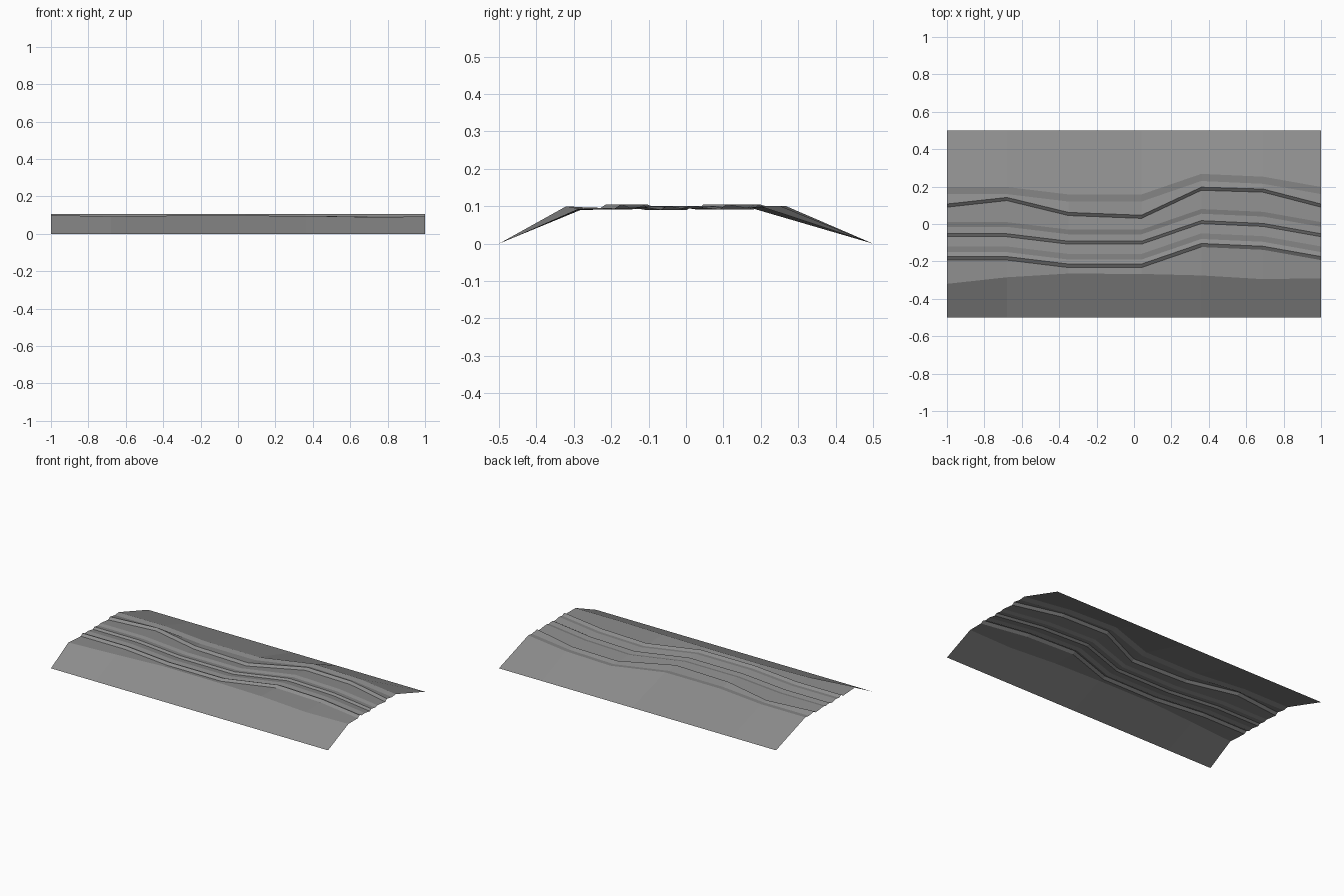
import bpy
import bmesh

default_cube = bpy.data.objects.get("Cube")
if default_cube:
    bpy.data.objects.remove(default_cube, do_unlink=True)


def make_material(name, colour):
    material = bpy.data.materials.new(name)
    material.use_nodes = True
    material.diffuse_color = colour
    shader = next(node for node in material.node_tree.nodes
                  if node.type == 'BSDF_PRINCIPLED')
    shader.inputs["Base Color"].default_value = colour
    shader.inputs["Roughness"].default_value = 0.9
    return material


# Stations along the track, and the meandering lines the ruts follow there
stations = [-1, -.68, -.35, .04, .36, .69, 1]
front_rut = [-.18, -.18, -.22, -.22, -.11, -.125, -.18]
back_rut = [.1, .135, .055, .04, .19, .18, .1]
front_shoulder = [-.32, -.285, -.265, -.267, -.275, -.295, -.29]
shoulder_height = [.1, .093, .097, .097, .096, .09, .092]


def follow(path, offset, height):
    """Row of points that runs beside a path at a constant height."""
    return [(x, y + offset, height) for x, y in zip(stations, path)]


def edge(y):
    """Straight outer edge of the bank, resting on the ground."""
    return [(x, y, 0) for x in stations]


# Cross-section rows from the front edge to the back edge
rows = [
    edge(-.5),
    list(zip(stations, front_shoulder, shoulder_height)),
    # front rut wall and its gentle inner step
    follow(front_rut, -.013, .092),
    follow(front_rut, .006, .105),
    follow(front_rut, .03, .095),
    follow(front_rut, .06, .099),
    # middle rut wall and the centre step
    follow(front_rut, .112, .09),
    follow(front_rut, .128, .1),
    follow(front_rut, .165, .094),
    follow(front_rut, .19, .1),
    # back rut wall and the back shoulder
    follow(back_rut, -.01, .091),
    follow(back_rut, .007, .105),
    follow(front_rut, .34, .095),
    follow(front_rut, .378, .1),
    edge(.5),
]

# Skin neighbouring rows with faces that look upward
bm = bmesh.new()
grid = [[bm.verts.new(point) for point in row] for row in rows]
for near, far in zip(grid, grid[1:]):
    for i in range(len(stations) - 1):
        bm.faces.new((near[i], near[i + 1], far[i + 1], far[i]))
bm.normal_update()

mesh = bpy.data.meshes.new("rutted_track")
bm.to_mesh(mesh)
bm.free()
mesh.materials.append(make_material("track_grey", (.27, .27, .27, 1)))
track = bpy.data.objects.new("rutted_track", mesh)
bpy.context.collection.objects.link(track)
